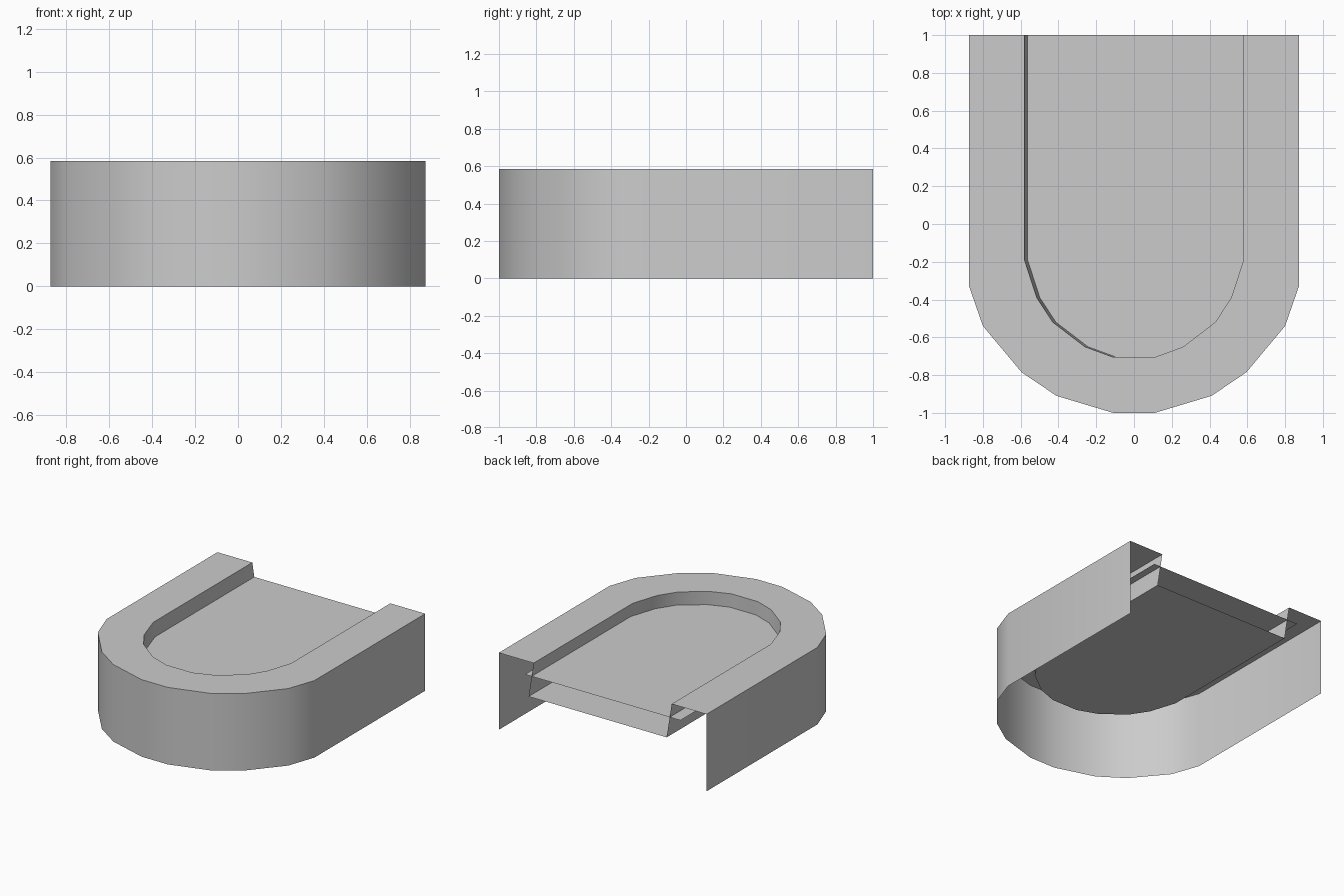
import bpy
import bmesh
from math import radians

if "Cube" in bpy.data.objects:
    bpy.data.objects.remove(bpy.data.objects["Cube"])

H = 0.585           # rim height
FLOOR = 0.48        # upper floor level
BASE = 0.32         # lower floor level
SHEAR = 0.042       # the recess wall leans slightly to +x

# right half of each U outline, from the back end to the front
OUTER = [(0.873, 1), (0.873, -0.33), (0.80, -0.54), (0.595, -0.785), (0.41, -0.91), (0.11, -1)]
INNER = [(0.58, 1), (0.58, -0.19), (0.515, -0.39), (0.43, -0.52), (0.26, -0.65), (0.11, -0.705)]
PANEL = [(0.653, 1), (0.653, -0.2), (0.58, -0.43), (0.48, -0.575), (0.29, -0.72), (0.12, -0.78)]


def u_ring(bm, half, z, dx=0.0):
    """Open U of vertices: the half outline plus its mirror image."""
    pts = half + [(-x, y) for x, y in reversed(half)]
    return [bm.verts.new((x + dx, y, z)) for x, y in pts]


def strip(bm, a, b):
    for i in range(len(a) - 1):
        bm.faces.new((a[i], b[i], b[i + 1], a[i + 1]))


def finish(name, bm, up_face=False):
    bm.normal_update()
    mesh = bpy.data.meshes.new(name)
    bm.to_mesh(mesh)
    bm.free()
    obj = bpy.data.objects.new(name, mesh)
    bpy.context.collection.objects.link(obj)
    bpy.ops.object.select_all(action='DESELECT')
    obj.select_set(True)
    bpy.context.view_layer.objects.active = obj
    bpy.ops.object.shade_smooth_by_angle(angle=radians(30))
    return obj


# shell: outer wall, flat rim, leaning recess wall and lower floor, open at back and below
bm = bmesh.new()
rings = [u_ring(bm, OUTER, 0), u_ring(bm, OUTER, H),
         u_ring(bm, INNER, H), u_ring(bm, INNER, BASE, SHEAR)]
for lower, upper in zip(rings, rings[1:]):
    strip(bm, upper, lower)
bm.faces.new(rings[-1])
bmesh.ops.recalc_face_normals(bm, faces=bm.faces)
bm.normal_update()
if max(bm.faces, key=lambda f: f.calc_center_median().z).normal.z < 0:
    bmesh.ops.reverse_faces(bm, faces=bm.faces)
finish("housing_shell", bm)

# upper floor: thin sheet that pokes through the recess wall
bm = bmesh.new()
face = bm.faces.new(u_ring(bm, PANEL, FLOOR))
face.normal_update()
if face.normal.z < 0:
    face.normal_flip()
finish("floor_panel", bm)
